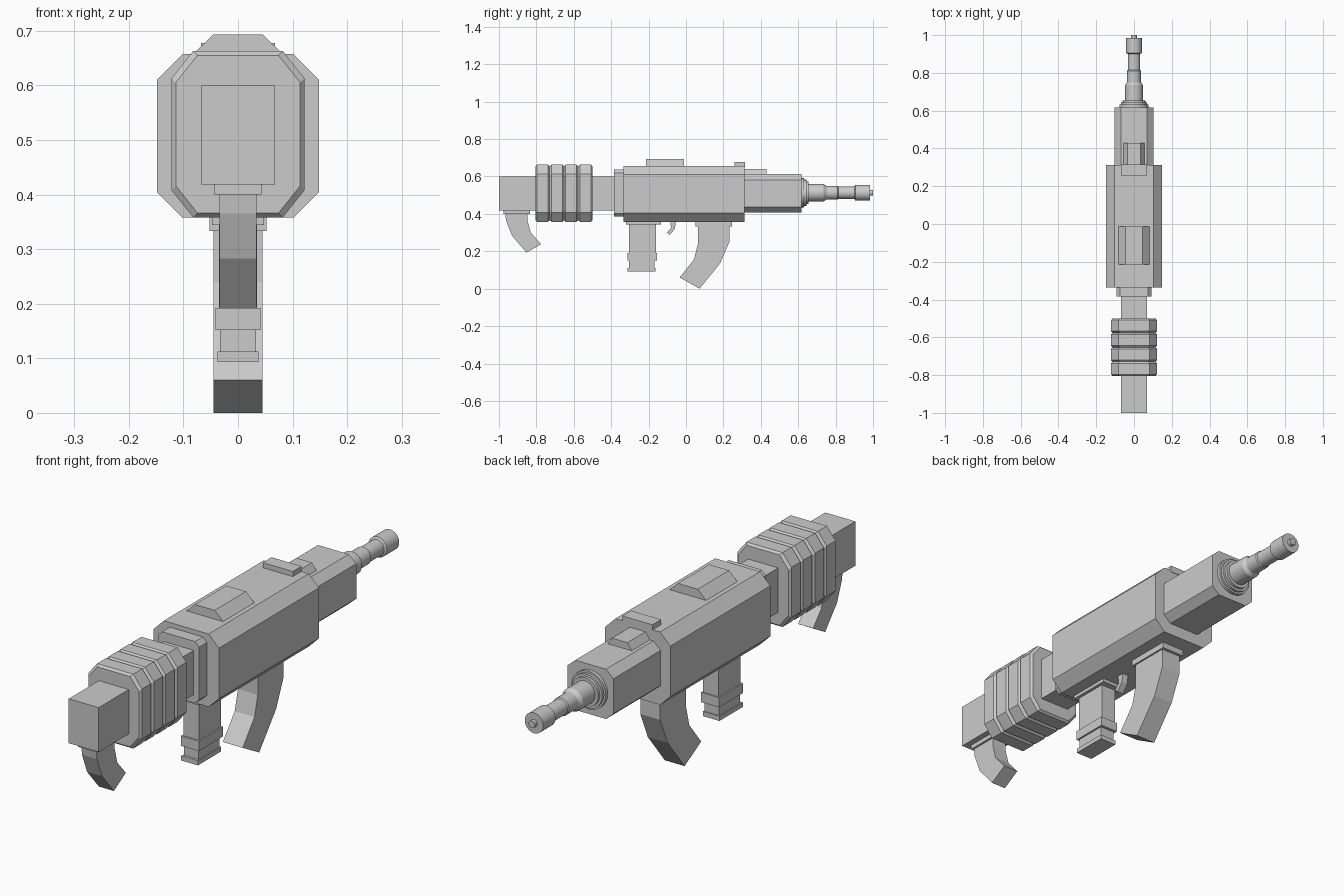
import bpy, bmesh, math

if "Cube" in bpy.data.objects:
    bpy.data.objects.remove(bpy.data.objects["Cube"])

BORE_Z = 0.513


def finish(name, bm):
    bmesh.ops.recalc_face_normals(bm, faces=bm.faces)
    me = bpy.data.meshes.new(name)
    bm.to_mesh(me)
    bm.free()
    ob = bpy.data.objects.new(name, me)
    bpy.context.collection.objects.link(ob)
    return ob


def loft(name, rings):
    """Skin a list of closed rings and cap both ends."""
    bm = bmesh.new()
    vs = [[bm.verts.new(p) for p in r] for r in rings]
    n = len(rings[0])
    for a, b in zip(vs, vs[1:]):
        for i in range(n):
            j = (i + 1) % n
            bm.faces.new((a[i], a[j], b[j], b[i]))
    bm.faces.new(vs[0])
    bm.faces.new(vs[-1])
    return finish(name, bm)


def octagon(y, hw, z0, z1, cx, cz, inset=0.0):
    """Chamfered rectangle in the xz plane."""
    hw, z0, z1 = hw - inset, z0 + inset, z1 - inset
    right = [(hw - cx, z0), (hw, z0 + cz), (hw, z1 - cz), (hw - cx, z1)]
    pts = right + [(-x, z) for x, z in reversed(right)]
    return [(x, y, z) for x, z in pts]


def octa_prism(name, y0, y1, *dims):
    return loft(name, [octagon(y0, *dims), octagon(y1, *dims)])


def box(name, hw, y0, y1, z0, z1):
    return side_profile(name, [(y0, z0), (y1, z0), (y1, z1), (y0, z1)], hw)


def side_profile(name, pts, hw):
    """Side outline (y, z) extruded across x."""
    return loft(name, [[(s * hw, y, z) for y, z in pts] for s in (-1, 1)])


def wedge(name, base, top, y0, y1, z0, z1):
    """Trapezoid section running along y."""
    sec = [(-base, z0), (base, z0), (top, z1), (-top, z1)]
    return loft(name, [[(x, y, z) for x, z in sec] for y in (y0, y1)])


# Receiver and fore-end
octa_prism("receiver", -0.335, 0.313, 0.148, 0.358, 0.657, 0.046, 0.046)
octa_prism("fore_end", 0.30, 0.618, 0.104, 0.408, 0.612, 0.034, 0.03)
octa_prism("rear_collar", -0.385, -0.33, 0.093, 0.385, 0.638, 0.018, 0.018)

# Stock tube with ribbed cushion
box("stock", 0.068, -1.0, -0.37, 0.418, 0.60)
start, pitch, lip = -0.805, 0.0762, 0.009
rings = []
for i in range(4):
    a, b = start + i * pitch, start + (i + 1) * pitch
    for y, inset in ((a, 0.008), (a + lip, 0), (b - lip, 0), (b, 0.008)):
        if i and y == a:
            continue
        rings.append(octagon(y, 0.122, 0.358, 0.663, 0.04, 0.05, inset))
loft("stock_ribs", rings)

# Stock hook
box("hook_plate", 0.043, -0.975, -0.835, 0.40, 0.42)
side_profile("stock_hook", [
    (-0.967, 0.405), (-0.848, 0.405), (-0.848, 0.365), (-0.83, 0.30), (-0.775, 0.238),
    (-0.853, 0.193), (-0.93, 0.283), (-0.962, 0.365)], 0.034)

# Top fittings
wedge("top_block", 0.09, 0.045, -0.215, -0.012, 0.65, 0.693)
box("top_plate", 0.068, 0.258, 0.315, 0.65, 0.678)
wedge("fore_end_rib", 0.06, 0.035, 0.30, 0.43, 0.605, 0.64)

# Pistol grip built from stacked bands
box("grip_mount", 0.048, -0.32, -0.135, 0.344, 0.365)
for name, hw, y0, y1, z0, z1 in (
        ("grip_upper", 0.035, -0.304, -0.161, 0.185, 0.35),
        ("grip_band", 0.041, -0.312, -0.156, 0.152, 0.192),
        ("grip_lower", 0.033, -0.304, -0.168, 0.105, 0.156),
        ("grip_base", 0.038, -0.314, -0.163, 0.093, 0.112)):
    box(name, hw, y0, y1, z0, z1)

# Trigger
side_profile("trigger", [
    (-0.085, 0.365), (-0.053, 0.365), (-0.06, 0.32), (-0.087, 0.288),
    (-0.103, 0.30), (-0.08, 0.325)], 0.014)

# Curved magazine
box("magazine_collar", 0.052, 0.05, 0.245, 0.333, 0.365)
side_profile("magazine", [
    (0.064, 0.345), (0.232, 0.345), (0.232, 0.25), (0.183, 0.137), (0.073, 0.0),
    (-0.034, 0.06), (0.043, 0.157), (0.064, 0.24)], 0.045)

# Stepped barrel turned around the bore axis
profile = [
    (0.61, 0.078), (0.632, 0.078), (0.632, 0.07), (0.643, 0.07), (0.643, 0.06),
    (0.655, 0.06), (0.655, 0.047), (0.735, 0.047), (0.75, 0.037), (0.81, 0.037),
    (0.815, 0.033), (0.90, 0.033), (0.905, 0.042), (0.985, 0.042), (0.985, 0.015),
    (1.0, 0.015)]
N = 24
barrel = loft("barrel", [[(r * math.cos(2 * math.pi * k / N), y,
                           BORE_Z + r * math.sin(2 * math.pi * k / N))
                          for k in range(N)] for y, r in profile])
bpy.context.view_layer.objects.active = barrel
barrel.select_set(True)
bpy.ops.object.shade_smooth_by_angle(angle=math.radians(30))
